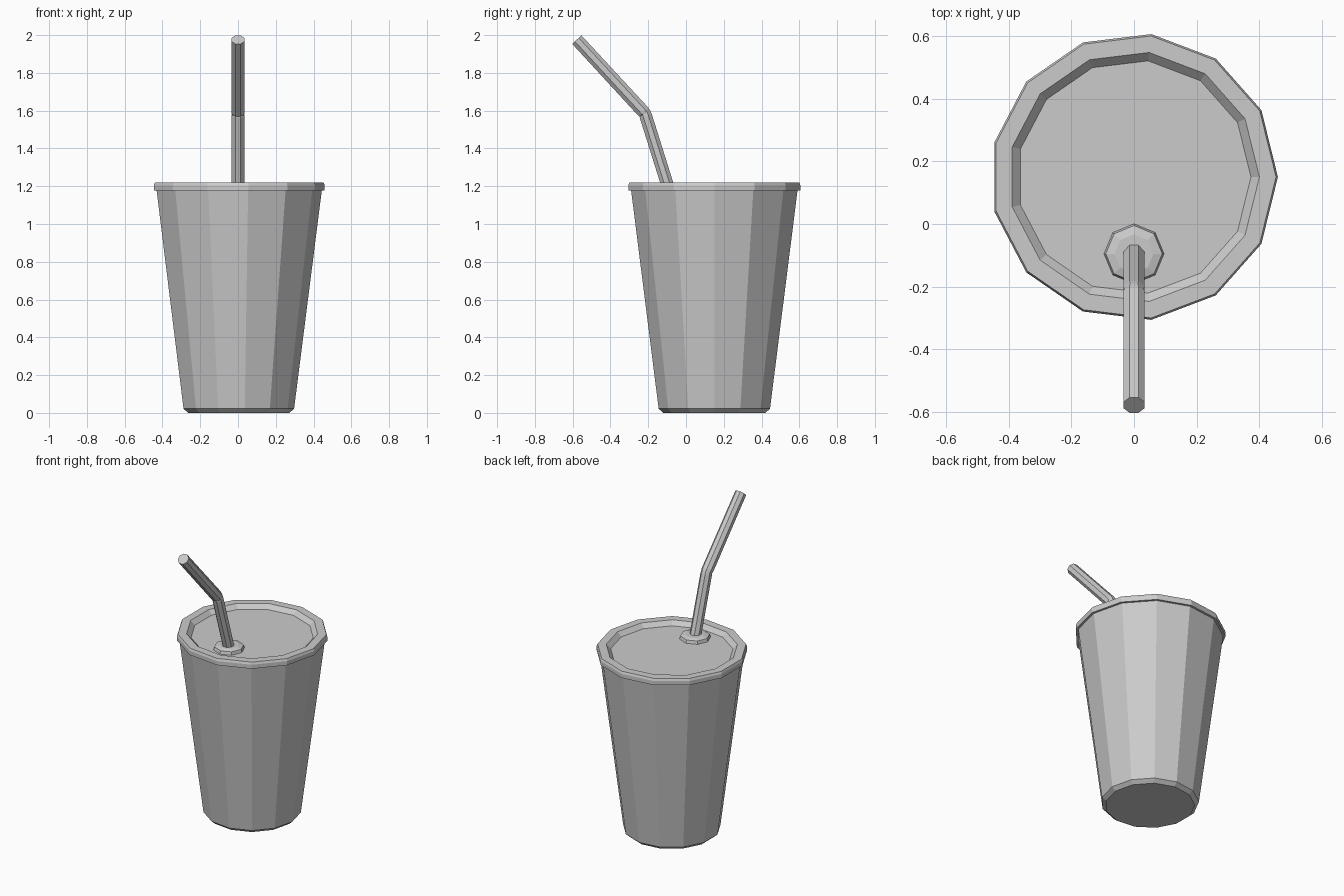
import bpy, bmesh
from math import sin, cos, pi
from mathutils import Vector

if "Cube" in bpy.data.objects:
    bpy.data.objects.remove(bpy.data.objects["Cube"])


def loft(name, rings, cap_start=False, cap_end=False):
    """Skin a list of equal-length point rings into one mesh object."""
    bm = bmesh.new()
    loops = [[bm.verts.new(p) for p in ring] for ring in rings]
    n = len(loops[0])
    for a, b in zip(loops, loops[1:]):
        for i in range(n):
            j = (i + 1) % n
            bm.faces.new((a[i], a[j], b[j], b[i]))
    if cap_start:
        bm.faces.new(loops[0][::-1])
    if cap_end:
        bm.faces.new(loops[-1])
    mesh = bpy.data.meshes.new(name)
    bm.to_mesh(mesh)
    bm.free()
    obj = bpy.data.objects.new(name, mesh)
    bpy.context.collection.objects.link(obj)
    return obj


def lathe(name, profile, cy, sides, **caps):
    """Revolve (radius, z) points round a vertical axis at y = cy."""
    angles = [2 * pi * i / sides for i in range(sides)]
    rings = [[(r * cos(t), cy + r * sin(t), z) for t in angles] for r, z in profile]
    return loft(name, rings, **caps)


def tube_ring(centre, direction, radius, sides=8):
    """Ring lying in the plane x / across-direction, for a path in the yz plane."""
    d = Vector(direction).normalized()
    u = Vector((1, 0, 0))
    v = d.cross(u)
    return [Vector(centre) + radius * (cos(t) * u + sin(t) * v)
            for t in ((i + 0.5) * 2 * pi / sides for i in range(sides))]


CUP_Y, SIDES = 0.15, 13

# Tapered cup with a small bevel at the foot
lathe("cup", [(0.272, 0.0), (0.297, 0.022), (0.444, 1.18)], CUP_Y, SIDES, cap_start=True)

# Lid: overhanging rim, flat lip, recessed centre panel
lathe("lid", [(0.443, 1.178), (0.459, 1.178), (0.459, 1.205), (0.453, 1.22),
              (0.40, 1.22), (0.373, 1.192)], CUP_Y, SIDES, cap_end=True)

# Raised collar round the straw hole
lathe("straw_collar", [(0.096, 1.191), (0.09, 1.212), (0.062, 1.22)],
      -0.095, 8, cap_end=True)

# Bent straw
base, bend, tip = Vector((0, -0.09, 1.18)), Vector((0, -0.217, 1.585)), Vector((0, -0.578, 1.976))
low, high = (bend - base).normalized(), (tip - bend).normalized()
loft("straw", [tube_ring(base, low, 0.036),
               tube_ring(bend - 0.012 * low, low, 0.036),
               tube_ring(bend, low + high, 0.034),
               tube_ring(bend + 0.012 * high, high, 0.037),
               tube_ring(tip, high, 0.036)], cap_start=True, cap_end=True)
